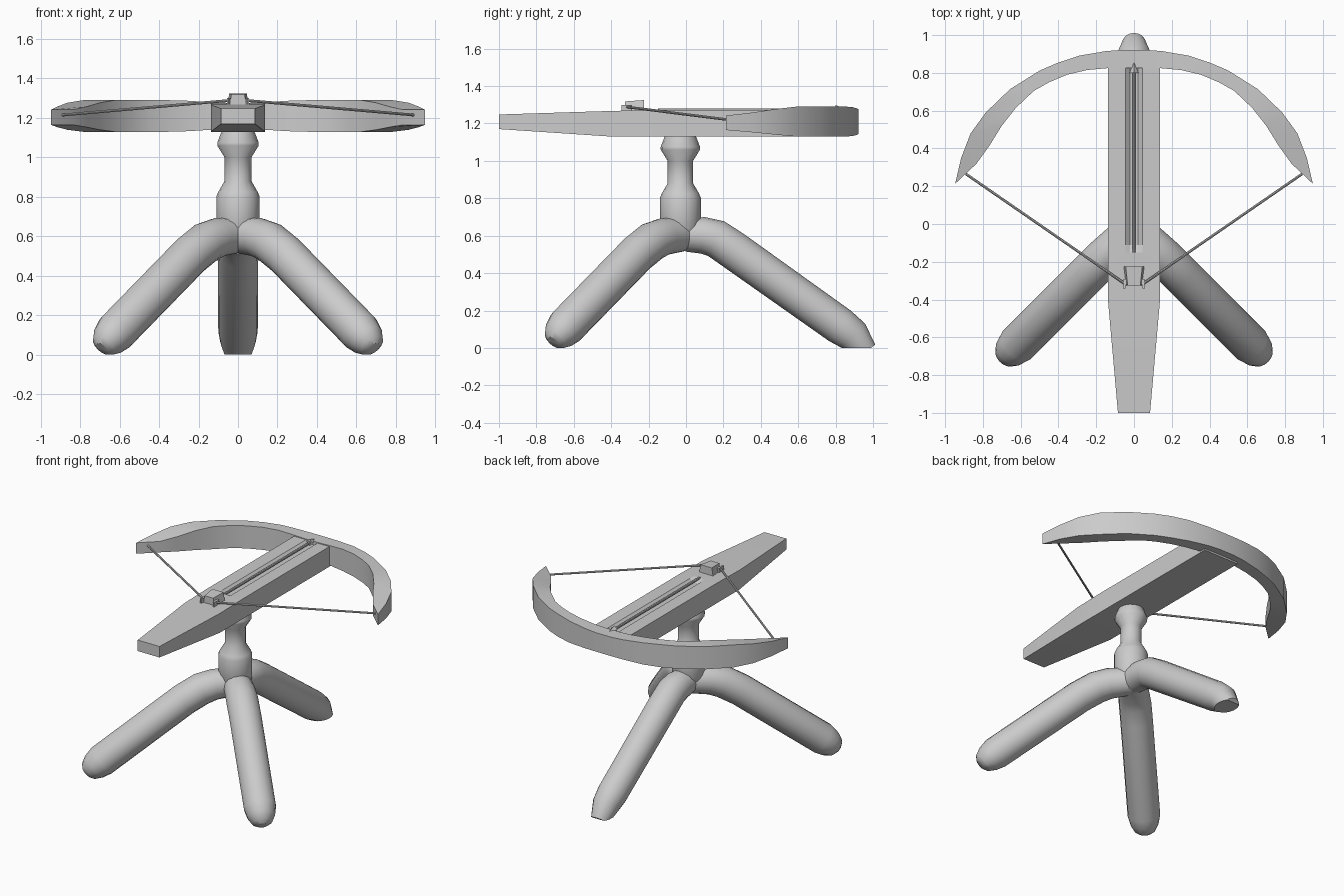
import bpy, bmesh
from math import sin, cos, pi, radians
from mathutils import Vector

if "Cube" in bpy.data.objects:
    bpy.data.objects.remove(bpy.data.objects["Cube"])


def loft(name, rings, angle=35, ground_cut=False):
    """Skin a list of equal-length point rings and cap both ends."""
    bm = bmesh.new()
    rows = [[bm.verts.new(p) for p in ring] for ring in rings]
    n = len(rows[0])
    for a, b in zip(rows, rows[1:]):
        for i in range(n):
            j = (i + 1) % n
            bm.faces.new((a[i], a[j], b[j], b[i]))
    bm.faces.new(rows[0])
    bm.faces.new(rows[-1])
    if ground_cut:
        geom = bm.verts[:] + bm.edges[:] + bm.faces[:]
        bmesh.ops.bisect_plane(bm, geom=geom, plane_co=(0, 0, 0),
                               plane_no=(0, 0, 1), clear_inner=True)
        bmesh.ops.holes_fill(bm, edges=[e for e in bm.edges if e.is_boundary])
    bmesh.ops.recalc_face_normals(bm, faces=bm.faces[:])
    mesh = bpy.data.meshes.new(name)
    bm.to_mesh(mesh)
    bm.free()
    ob = bpy.data.objects.new(name, mesh)
    bpy.context.collection.objects.link(ob)
    bpy.ops.object.select_all(action='DESELECT')
    ob.select_set(True)
    bpy.context.view_layer.objects.active = ob
    bpy.ops.object.shade_smooth_by_angle(angle=radians(angle))
    return ob


def tube(name, path, radii, side, n=16, **kw):
    """Sweep circles along a path; side is the fixed sideways axis."""
    pts = [Vector(p) for p in path]
    side = Vector(side).normalized()
    rings = []
    for i, p in enumerate(pts):
        t = (pts[min(i + 1, len(pts) - 1)] - pts[max(i - 1, 0)]).normalized()
        s = (side - t * side.dot(t)).normalized()
        up = s.cross(t)
        rings.append([p + radii[i] * (s * cos(2 * pi * k / n) + up * sin(2 * pi * k / n))
                      for k in range(n)])
    return loft(name, rings, **kw)


# Tripod: two splayed legs towards the front, one long leg towards the back
corner = [(0, .605), (.10, .595), (.16, .57), (.24, .505), (.62, .115),
          (.655, .075), (.68, .045), (.69, .032)]
for sx, label in ((-1, "left_leg"), (1, "right_leg")):
    tube(label, [(sx * x, -x - .02, z) for x, z in corner],
         [.09, .1, .105, .105, .105, .09, .065, .035], (1, sx, 0), ground_cut=True)
back = [(0, .605), (.09, .602), (.16, .585), (.25, .525), (.823, .118),
        (.895, .065), (.965, -.02)]
tube("back_leg", [(0, y, z) for y, z in back],
     [.09, .098, .102, .103, .1, .09, .06], (1, 0, 0), ground_cut=True)

# Turned post with collar and head
profile = [(.08, .58), (.11, .64), (.11, .80), (.10, .825), (.068, .88), (.068, 1.0),
           (.105, 1.06), (.105, 1.075), (.08, 1.14)]
loft("post", [[(r * cos(k * pi / 8), -.03 + r * sin(k * pi / 8), z) for k in range(16)]
              for r, z in profile], angle=40)

# Stock, tapering to the front end, with a shallow bolt groove on top
stock = [(-1, .085, 1.17, 1.248, 0), (-.4, .138, 1.13, 1.267, 0),
         (-.15, .138, 1.13, 1.272, 0), (-.11, .138, 1.13, 1.272, .02),
         (.87, .138, 1.13, 1.272, .02)]
loft("stock", [[(-w, y, lo), (w, y, lo), (w, y, hi), (.045, y, hi), (.022, y, hi - d),
                (-.022, y, hi - d), (-.045, y, hi), (-w, y, hi)]
               for y, w, lo, hi, d in stock], angle=20)

# Bow limbs: outer x, y, inner x, y, bottom, top for one half, then mirrored
half = [(.06, .922, .06, .825, 1.143, 1.277), (.15, .915, .14, .825, 1.14, 1.28),
        (.286, .892, .25, .815, 1.133, 1.287), (.40, .855, .355, .79, 1.13, 1.29),
        (.50, .812, .45, .75, 1.13, 1.29), (.656, .714, .55, .69, 1.13, 1.29),
        (.78, .60, .65, .585, 1.13, 1.29), (.85, .50, .71, .50, 1.135, 1.283),
        (.905, .375, .77, .40, 1.15, 1.262), (.947, .213, .835, .318, 1.165, 1.242)]
half[5:9] = [(.656, .714, .53, .705, 1.13, 1.29), (.785, .59, .625, .615, 1.13, 1.29),
             (.865, .48, .70, .52, 1.14, 1.277), (.915, .35, .765, .415, 1.153, 1.258)]
limbs = [(-1, s) for s in reversed(half)] + [(1, s) for s in half]
loft("bow", [[(m * ox, oy, lo), (m * ox, oy, hi), (m * ix, iy, hi), (m * ix, iy, lo)]
             for m, (ox, oy, ix, iy, lo, hi) in limbs])

# Drawn string
tube("string", [(-.89, .265, 1.215), (-.05, -.315, 1.288), (.05, -.315, 1.288),
                (.89, .265, 1.215)], [.007] * 4, (0, 0, 1), n=8)

# Trigger catch: wedge block with two claws
loft("catch", [[(-w, y, 1.265), (w, y, 1.265), (w * .8, y, hi), (-w * .8, y, hi)]
               for y, w, hi in ((-.325, .042, 1.318), (-.225, .055, 1.325))], angle=10)
for sx, label in ((-1, "left_claw"), (1, "right_claw")):
    loft(label, [[(sx * a, y, 1.265), (sx * .055, y, 1.265), (sx * .055, y, 1.3), (sx * a, y, 1.3)]
                 for y, a in ((-.345, .047), (-.29, .035))], angle=10)

# Bolt: shaft and pointed head lying in the groove
tube("bolt_shaft", [(0, -.15, 1.272), (0, .82, 1.272)], [.009, .009], (1, 0, 0), n=8)
tube("bolt_head", [(0, .80, 1.274), (0, .86, 1.274)], [.024, .002], (1, 0, 0), n=4, angle=10)
